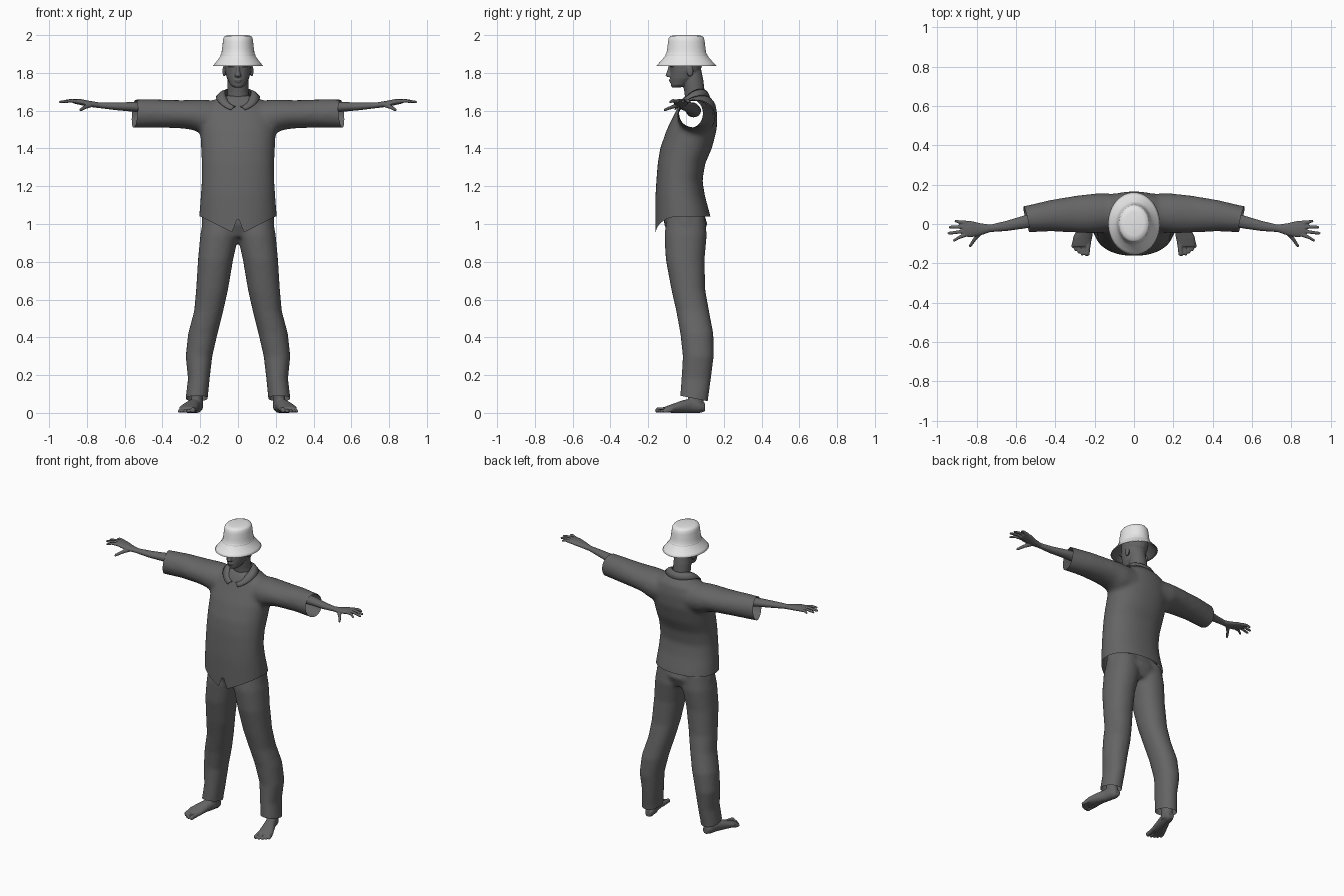
import bpy, bmesh
from math import sin, cos, pi, radians
from mathutils import Vector, Matrix

cube = bpy.data.objects.get("Cube")
if cube:
    bpy.data.objects.remove(cube, do_unlink=True)


def material(name, value):
    m = bpy.data.materials.new(name)
    m.use_nodes = True
    color = (value, value, value, 1)
    m.diffuse_color = color
    m.node_tree.nodes["Principled BSDF"].inputs["Base Color"].default_value = color
    return m


DARK = material("dark grey", 0.13)
LIGHT = material("light grey", 0.8)


def loft(bm, axis, rings, n=24, power=1.0, caps=(True, True)):
    """Skin oval rings (position, centre 1, centre 2, radius 1, radius 2) along an axis."""
    loops = []
    for pos, c1, c2, r1, r2 in rings:
        loop = []
        for i in range(n):
            c, s = cos(2 * pi * i / n), sin(2 * pi * i / n)
            u = c1 + r1 * abs(c) ** power * (1 if c > 0 else -1)
            v = c2 + r2 * abs(s) ** power * (1 if s > 0 else -1)
            loop.append(bm.verts.new({"x": (pos, u, v), "y": (u, pos, v), "z": (u, v, pos)}[axis]))
        loops.append(loop)
    for a, b in zip(loops, loops[1:]):
        for i in range(n):
            j = (i + 1) % n
            bm.faces.new((a[i], a[j], b[j], b[i]))
    if caps[0]:
        bm.faces.new(loops[0][::-1])
    if caps[1]:
        bm.faces.new(loops[-1])


def blob(bm, centre, radii):
    mat = Matrix.Translation(centre) @ Matrix.Diagonal((*radii, 1))
    bmesh.ops.create_uvsphere(bm, u_segments=20, v_segments=14, radius=1, matrix=mat)


def finish(bm, name, *mats):
    mesh = bpy.data.meshes.new(name)
    bm.to_mesh(mesh)
    bm.free()
    obj = bpy.data.objects.new(name, mesh)
    bpy.context.collection.objects.link(obj)
    for m in mats:
        mesh.materials.append(m)
    mesh.polygons.foreach_set("use_smooth", [True] * len(mesh.polygons))
    return obj


def fuse(bm, name, voxel, rounds):
    """Mirror the half model, melt its parts into one smooth skin."""
    bmesh.ops.recalc_face_normals(bm, faces=bm.faces)
    obj = finish(bm, name, DARK)
    obj.modifiers.new("mirror", "MIRROR").use_mirror_merge = False
    remesh = obj.modifiers.new("remesh", "REMESH")
    remesh.mode = "VOXEL"
    remesh.voxel_size = voxel
    remesh.use_smooth_shade = True
    smooth = obj.modifiers.new("smooth", "SMOOTH")
    smooth.iterations = rounds
    dg = bpy.context.evaluated_depsgraph_get()
    mesh = bpy.data.meshes.new_from_object(obj.evaluated_get(dg))
    obj.modifiers.clear()
    obj.data = mesh
    return obj


def trim(obj, cuts, reshape=None):
    """Cut open ends: each cut is a point and a normal aimed at the removed side."""
    bm = bmesh.new()
    bm.from_mesh(obj.data)
    for point, normal in cuts:
        bmesh.ops.bisect_plane(bm, geom=bm.verts[:] + bm.edges[:] + bm.faces[:],
                               plane_co=point, plane_no=normal, clear_outer=True)
    if reshape:
        for v in bm.verts:
            reshape(v.co)
    bm.to_mesh(obj.data)
    bm.free()


def box_ring(z, x0, x1, y0, y1):
    return z, (x0 + x1) / 2, (y0 + y1) / 2, (x1 - x0) / 2, (y1 - y0) / 2


# Shirt: body and sleeves
bm = bmesh.new()
torso = [(.90, .205, -.16, .14), (1.04, .206, -.162, .13), (1.15, .197, -.162, .10),
         (1.23, .192, -.157, .087), (1.32, .192, -.15, .102), (1.40, .195, -.137, .137),
         (1.50, .20, -.102, .163), (1.58, .19, -.062, .166), (1.64, .15, -.035, .155),
         (1.68, .085, -.008, .12)]
loft(bm, "z", [box_ring(z, -w, w, f, b) for z, w, f, b in torso], 40, 0.9)
loft(bm, "x", [(.08, .06, 1.56, .095, .09), (.19, .055, 1.568, .102, .092), (.24, .052, 1.578, .099, .08),
               (.3, .05, 1.581, .094, .075), (.42, .043, 1.585, .081, .075), (.65, .012, 1.583, .058, .077)])
shirt = fuse(bm, "shirt", .013, 8)


def hem(co):
    """Lower the front hem to two points with a notch between them."""
    if co.y < -.02 and co.z < 1.2 and abs(co.x) < .2:
        ax = abs(co.x)
        drop = .085 * ax / .03 if ax < .03 else .085 * (.2 - ax) / .17
        co.z -= drop * ((1.2 - co.z) / .16) ** 2


trim(shirt, [((0, 0, 1.04), (0, 0, -1))] +
     [((s * .547, .025, 1.58), (s, -.23, .08)) for s in (1, -1)], hem)

# Collar: open folded band around the neck
bm = bmesh.new()
rows = []
for i in range(41):
    t = i / 40
    a, b = radians(5 + 350 * t), radians(18 + 324 * t)
    inner = Vector((.07 * sin(a), .03 - .07 * cos(a), 1.667 - .045 * cos(a) + .033 * sin(a) ** 2))
    outer = Vector((.117 * sin(b), .03 - .097 * cos(b), 1.638 - .037 * cos(b) + .034 * sin(b) ** 2))
    mid = (inner + outer) / 2 + Vector((0, 0, .008))
    rows.append([bm.verts.new(p) for p in (inner, mid, outer)])
for p, q in zip(rows, rows[1:]):
    for k in range(2):
        bm.faces.new((p[k], p[k + 1], q[k + 1], q[k]))
collar = finish(bm, "collar", DARK)
collar.modifiers.new("thickness", "SOLIDIFY").thickness = .006

# Trousers: hips and legs
bm = bmesh.new()
loft(bm, "z", [box_ring(.93, -.15, .15, -.085, .085), box_ring(1.0, -.195, .195, -.117, .113),
               box_ring(1.12, -.18, .18, -.11, .075)], 32)
legs = [(0, .165, .277, -.03, .11), (.08, .16, .277, -.032, .118), (.18, .15, .265, -.024, .132),
        (.30, .136, .277, -.017, .147), (.42, .108, .264, -.03, .145), (.54, .078, .232, -.052, .122),
        (.65, .053, .222, -.077, .102), (.81, .026, .212, -.107, .098), (.94, -.003, .20, -.114, .11),
        (1.05, 0, .18, -.10, .10)]
loft(bm, "z", [box_ring(*r) for r in legs], 28, 0.92)
trousers = fuse(bm, "trousers", .011, 5)
trim(trousers, [((0, .04, .077), (0, -.2, -1))])

# Head: neck, jaw, skull and features
bm = bmesh.new()
loft(bm, "z", [(1.65, 0, .055, .062, .058), (1.70, 0, .045, .055, .054), (1.76, 0, .036, .055, .056),
               (1.82, 0, .03, .05, .05)])
loft(bm, "z", [(1.722, 0, -.052, .02, .02), (1.735, 0, -.035, .04, .045), (1.77, 0, -.014, .058, .069),
               (1.81, 0, -.003, .069, .08), (1.86, 0, .002, .074, .087), (1.90, 0, .002, .072, .085)])
blob(bm, (0, .008, 1.88), (.077, .092, .085))
loft(bm, "z", [(1.778, 0, -.086, .015, .014), (1.786, 0, -.09, .016, .02), (1.81, 0, -.083, .01, .017),
               (1.84, 0, -.08, .008, .012)], 12)
blob(bm, (0, -.079, 1.762), (.021, .013, .005))
blob(bm, (0, -.077, 1.753), (.018, .012, .005))
blob(bm, (0, -.063, 1.733), (.022, .016, .012))
blob(bm, (.03, -.07, 1.838), (.026, .017, .007))
blob(bm, (.031, -.062, 1.82), (.014, .013, .007))
blob(bm, (.073, .022, 1.81), (.009, .018, .03))
head = fuse(bm, "head", .004, 3)

# Arms and hands
bm = bmesh.new()
loft(bm, "x", [(.3, .04, 1.6, .04, .036), (.45, .032, 1.612, .038, .032), (.55, .012, 1.62, .034, .026),
               (.65, -.01, 1.623, .026, .02), (.73, -.022, 1.628, .019, .015), (.78, -.027, 1.635, .031, .016),
               (.83, -.026, 1.645, .042, .016), (.87, -.024, 1.65, .039, .012)])
for base, tip, end in ((-.053, -.083, .92), (-.034, -.047, .948), (-.014, -.016, .942), (.006, .015, .912)):
    mid = (base + tip) / 2
    loft(bm, "x", [(.85, base, 1.648, .011, .011), (.89, mid, 1.653, .009, .009),
                   (end - .006, tip, 1.646, .008, .007), (end, tip, 1.645, .004, .004)], 12)
loft(bm, "y", [(-.118, .835, 1.603, .004, .004), (-.11, .832, 1.605, .009, .008),
               (-.08, .812, 1.617, .011, .01), (-.035, .775, 1.632, .018, .013)], 12)
arms = fuse(bm, "arms_and_hands", .004, 2)

# Feet: ankle, sole and toes
bm = bmesh.new()
loft(bm, "z", [(.02, .218, .055, .032, .042), (.08, .218, .05, .032, .04), (.2, .212, .05, .036, .042)])
loft(bm, "y", [(-.115, .268, .017, .044, .014), (-.07, .262, .024, .049, .024), (-.02, .246, .033, .041, .033),
               (.03, .228, .039, .034, .039), (.075, .217, .034, .031, .034), (.1, .214, .03, .02, .022)])
for x, tip, r in ((.236, -.163, .014), (.259, -.16, .01), (.277, -.15, .009), (.293, -.138, .009), (.307, -.122, .009)):
    loft(bm, "y", [(tip, x + .004, r * .9, r * .5, r * .5), (tip + .008, x + .003, r, r, r),
                   (tip + .03, x, r + .002, r * .85, r), (-.07, x - .008, r + .006, r, r)], 12)
feet = fuse(bm, "feet", .004, 2)

# Bucket hat with a dark lining
bm = bmesh.new()
profile = [(.132, .159, 1.838), (.122, .147, 1.85), (.108, .131, 1.868), (.092, .112, 1.89), (.088, .106, 1.90),
           (.084, .101, 1.93), (.08, .097, 1.965), (.077, .093, 1.985), (.07, .085, 1.995), (.05, .06, 2.0)]
loft(bm, "z", [(z, 0, .002, rx, ry) for rx, ry, z in profile], 48, caps=(False, True))
hat = finish(bm, "bucket_hat", LIGHT, DARK)
lining = hat.modifiers.new("lining", "SOLIDIFY")
lining.thickness = .004
lining.offset = -1
lining.material_offset = 1

# Raised seam where the crown meets the brim
bm = bmesh.new()
loft(bm, "z", [(.0 + z, 0, .002, rx, ry) for z, rx, ry in
               ((1.893, .0915, .111), (1.897, .0915, .1105), (1.902, .089, .107))], 48, caps=(False, False))
finish(bm, "hat_seam", LIGHT)
